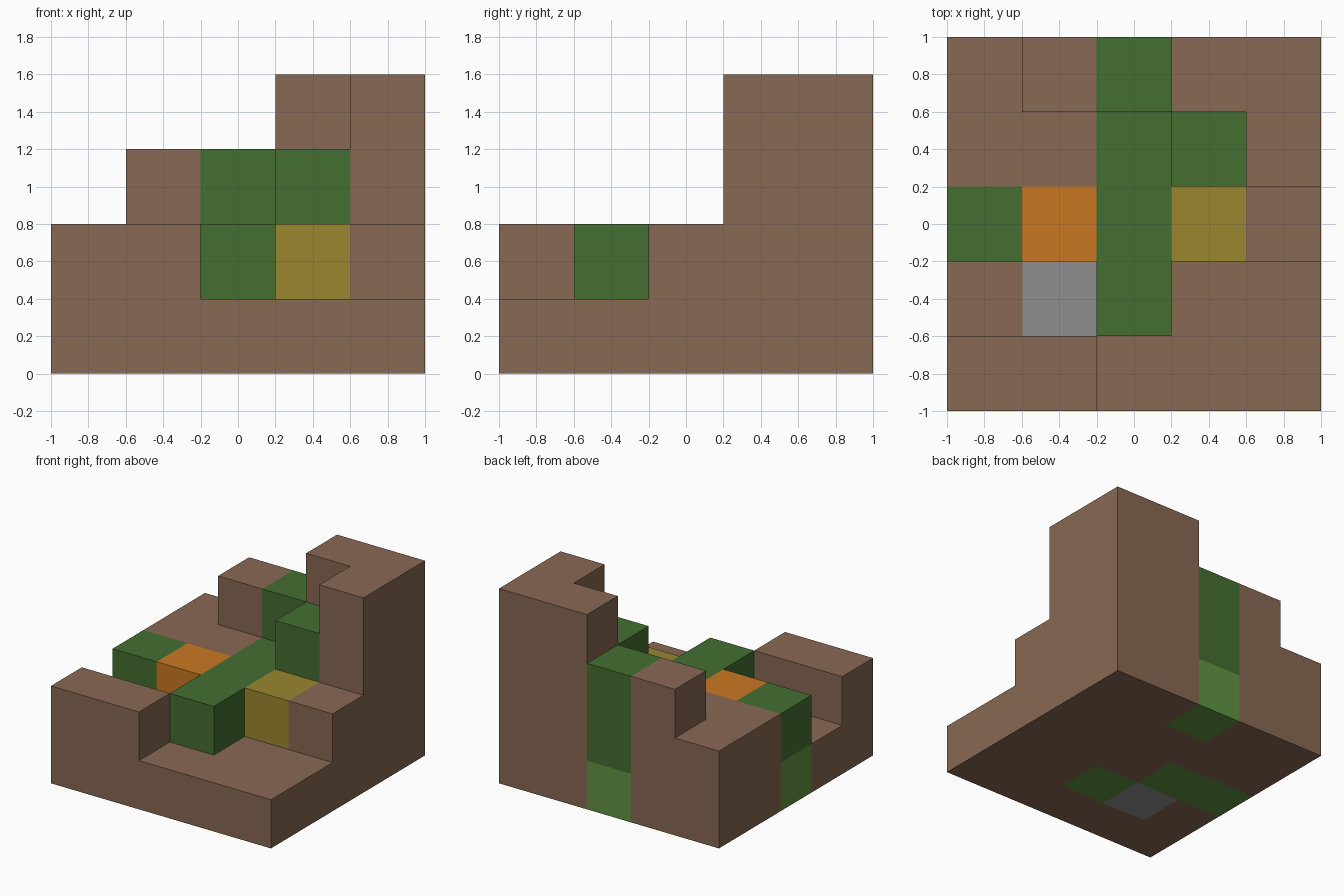
import bpy, bmesh
from mathutils import Vector

if "Cube" in bpy.data.objects:
    bpy.data.objects.remove(bpy.data.objects["Cube"], do_unlink=True)

CELL = 0.4
N = 5


def linear(c):
    c /= 255
    return c / 12.92 if c <= 0.04045 else ((c + 0.055) / 1.055) ** 2.4


def material(name, rgb):
    mat = bpy.data.materials.new(name)
    mat.use_nodes = True
    colour = [linear(c) for c in rgb] + [1.0]
    mat.diffuse_color = colour
    bsdf = mat.node_tree.nodes["Principled BSDF"]
    bsdf.inputs["Base Color"].default_value = colour
    bsdf.inputs["Roughness"].default_value = 0.9
    return mat


materials = {
    "soil_terraces": material("brown soil", (136, 104, 83)),
    "grass_path": material("dark green grass", (68, 110, 49)),
    "moss_base": material("light green moss", (97, 147, 66)),
    "orange_block": material("orange", (202, 119, 34)),
    "yellow_block": material("ochre yellow", (155, 134, 47)),
    "stone_block": material("grey stone", (143, 143, 143)),
}

# Stack heights in cells, rows from front to back
heights = ["22111", "11211", "22222", "22234", "23344"]
cells = {(i, j, k): "soil_terraces"
         for j, row in enumerate(heights)
         for i, h in enumerate(row)
         for k in range(int(h))}

# Grass: the path up the middle, a step beside it and the side block
for j in range(1, N):
    cells[2, j, 1] = "grass_path"
for c in [(2, 4, 2), (3, 3, 2), (0, 2, 1)]:
    cells[c] = "grass_path"
# Moss in the lowest layer
for i, j in [(2, 4), (0, 2), (1, 2), (2, 1)]:
    cells[i, j, 0] = "moss_base"
# Single accent blocks
cells[1, 2, 1] = "orange_block"
cells[3, 2, 1] = "yellow_block"
cells[1, 1, 0] = "stone_block"


def build(part):
    """Join the outward faces of all cells belonging to one part."""
    bm = bmesh.new()
    for cell in [c for c, p in cells.items() if p == part]:
        centre = (Vector(cell) + Vector((0.5 - N / 2, 0.5 - N / 2, 0.5))) * CELL
        for axis in range(3):
            for sign in (-1, 1):
                n = Vector((0, 0, 0))
                n[axis] = sign
                if tuple(int(a + b) for a, b in zip(cell, n)) in cells:
                    continue
                u = Vector((0, 0, 0))
                u[(axis + 1) % 3] = 1
                v = n.cross(u)
                corners = [n + u + v, n - u + v, n - u - v, n + u - v]
                bm.faces.new([bm.verts.new(centre + c * CELL / 2)
                              for c in corners]).normal_update()
    bmesh.ops.remove_doubles(bm, verts=bm.verts, dist=0.001)
    for f in bm.faces:
        f.normal_update()
    # Merge flat neighbouring faces into larger ones
    bmesh.ops.dissolve_limit(bm, angle_limit=0.01, verts=bm.verts, edges=bm.edges)
    mesh = bpy.data.meshes.new(part)
    bm.to_mesh(mesh)
    bm.free()
    mesh.materials.append(materials[part])
    bpy.context.collection.objects.link(bpy.data.objects.new(part, mesh))


for part in materials:
    build(part)
